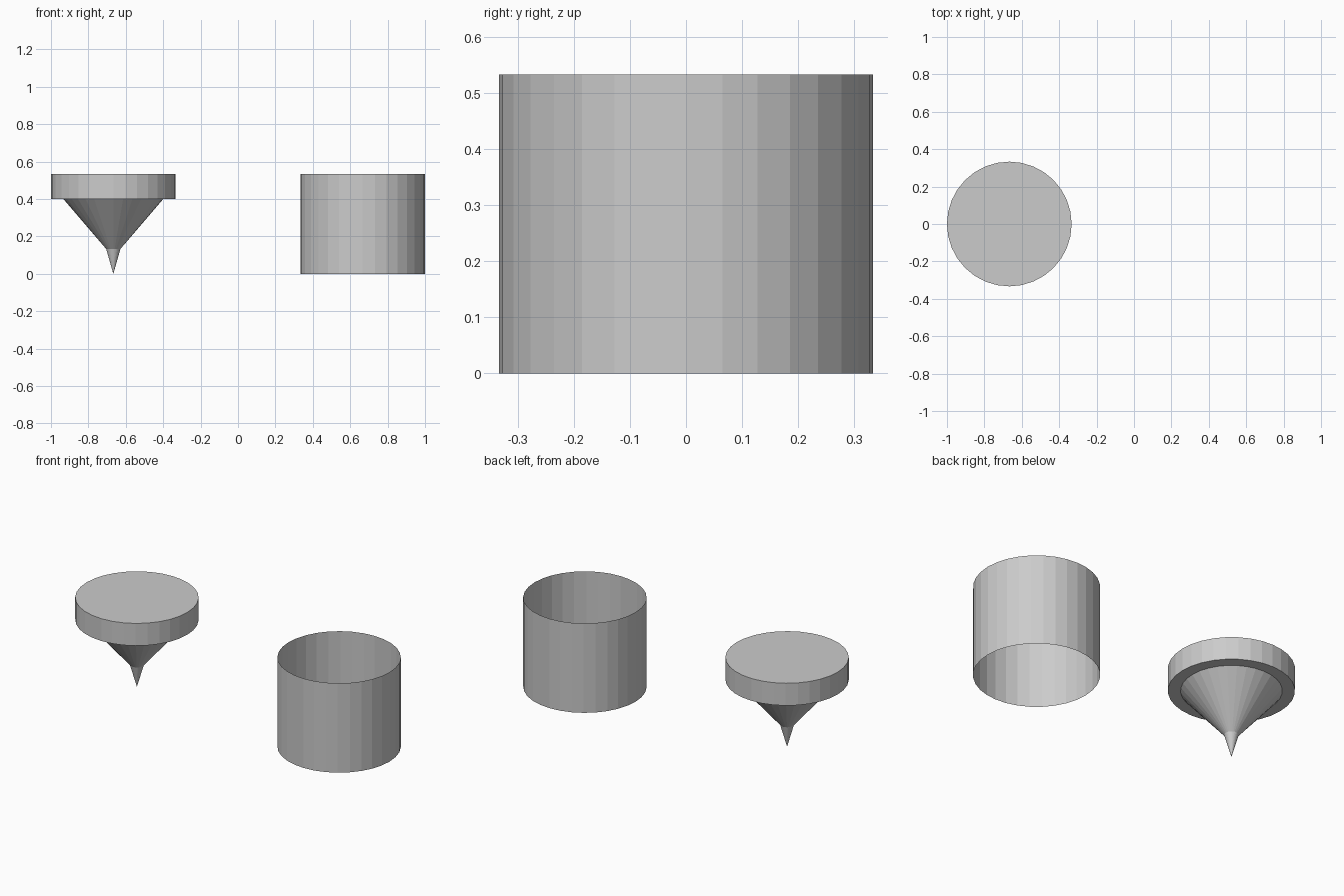
import bpy, bmesh, math

if "Cube" in bpy.data.objects:
    bpy.data.objects.remove(bpy.data.objects["Cube"])

SIDES = 32


def lathe(name, profile, x):
    """Revolve (radius, z) points around a vertical axis at x, flat shaded."""
    bm = bmesh.new()
    verts = [bm.verts.new((r, 0, z)) for r, z in profile]
    edges = [bm.edges.new(pair) for pair in zip(verts, verts[1:])]
    bmesh.ops.spin(bm, geom=verts + edges, cent=(0, 0, 0), axis=(0, 0, 1),
                   angle=math.tau, steps=SIDES, use_duplicate=False)
    bmesh.ops.remove_doubles(bm, verts=bm.verts, dist=1e-4)
    bmesh.ops.recalc_face_normals(bm, faces=bm.faces)
    mesh = bpy.data.meshes.new(name)
    bm.to_mesh(mesh)
    bm.free()
    obj = bpy.data.objects.new(name, mesh)
    obj.location.x = x
    bpy.context.collection.objects.link(obj)
    return obj


R, H = 1 / 3, 0.533

# Spinning top: pointed tip, wide cone, flat disc
lathe("spinning_top", [(0, 0), (0.038, 0.133), (0.267, 0.4),
                       (R, 0.4), (R, H), (0, H)], -2 / 3)

# Thin sleeve, open at both ends, normals facing outward
sleeve = lathe("open_sleeve", [(R, 0), (R, H)], 2 / 3)
first = sleeve.data.polygons[0]
if first.normal.dot(first.center) - first.normal.z * first.center.z < 0:
    sleeve.data.flip_normals()
